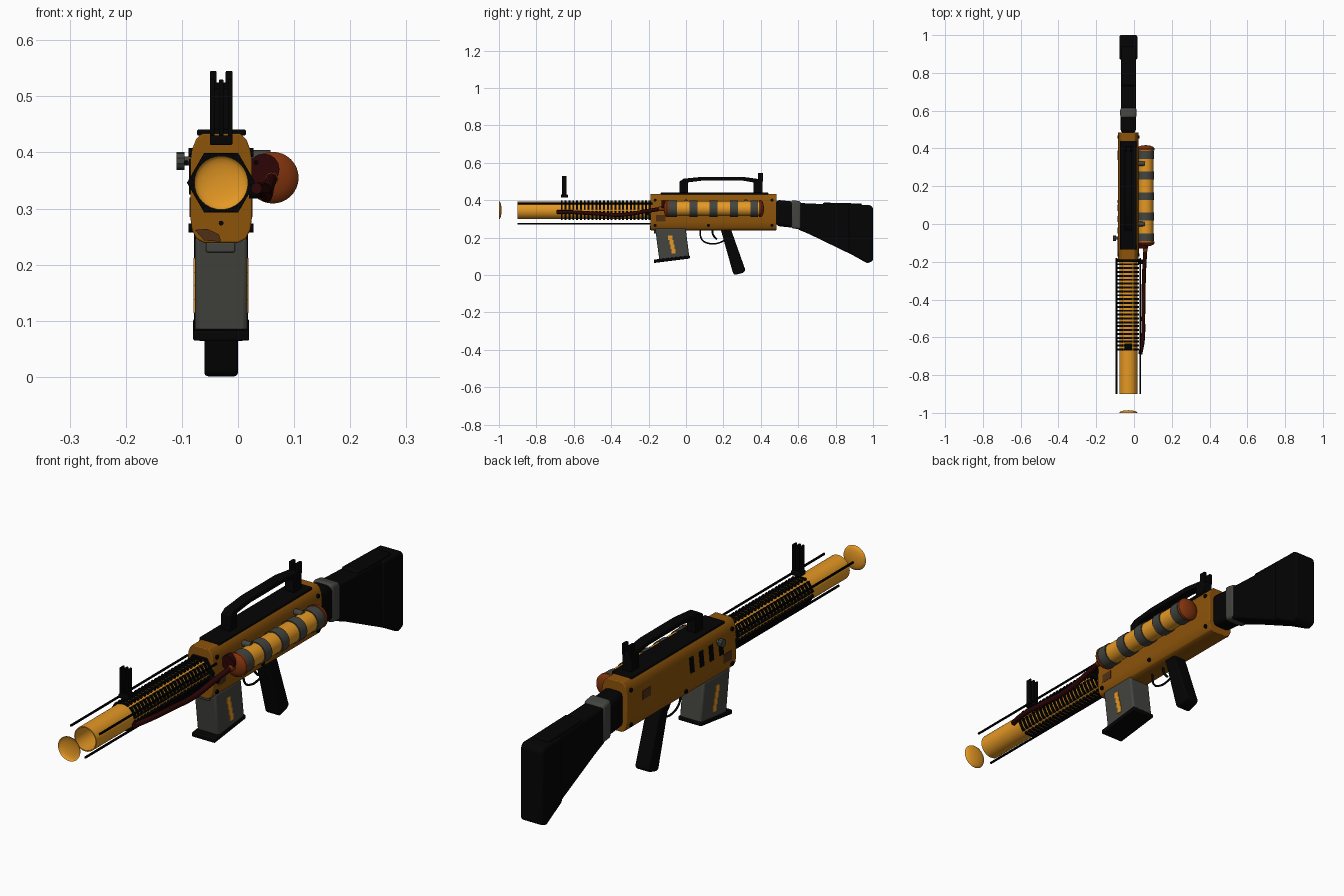
import bpy, bmesh, math
from mathutils import Vector

if "Cube" in bpy.data.objects:
    bpy.data.objects.remove(bpy.data.objects["Cube"])

CX, CZ = -0.03, 0.346          # bore axis


def material(name, rgb):
    m = bpy.data.materials.new(name)
    m.use_nodes = True
    m.diffuse_color = (*rgb, 1)
    m.node_tree.nodes["Principled BSDF"].inputs["Base Color"].default_value = (*rgb, 1)
    return m


YELLOW = material("bright_yellow", (0.78, 0.315, 0.018))
OCHRE = material("ochre_body", (0.265, 0.088, 0.003))
BROWN = material("worn_brown", (0.08, 0.03, 0.008))
BLACK = material("black", (0.0012, 0.0012, 0.0012))
GRAY = material("dark_gray", (0.056, 0.059, 0.05))
RED = material("rust_red", (0.21, 0.033, 0.004))
MAROON = material("maroon_hose", (0.025, 0.0015, 0.0015))


def finish(name, bm, mat, bevel=0, smooth=True):
    bmesh.ops.recalc_face_normals(bm, faces=bm.faces)
    me = bpy.data.meshes.new(name)
    bm.to_mesh(me)
    bm.free()
    me.materials.append(mat)
    ob = bpy.data.objects.new(name, me)
    bpy.context.collection.objects.link(ob)
    if bevel:
        b = ob.modifiers.new("bevel", "BEVEL")
        b.width, b.segments, b.limit_method = bevel, 3, "ANGLE"
    if smooth:
        bpy.ops.object.select_all(action="DESELECT")
        ob.select_set(True)
        bpy.context.view_layer.objects.active = ob
        bpy.ops.object.shade_smooth_by_angle(angle=math.radians(35))
    return ob


def prism(name, pts, lo, hi, mat, axis="x", bevel=0.0):
    """Outline in (y, z) pushed along x, or in (x, z) pushed along y."""
    bm = bmesh.new()
    put = (lambda p, d: (d, *p)) if axis == "x" else (lambda p, d: (p[0], d, p[1]))
    f = bm.faces.new([bm.verts.new(put(p, lo)) for p in pts])
    ext = bmesh.ops.extrude_face_region(bm, geom=[f])
    vec = Vector((hi - lo, 0, 0) if axis == "x" else (0, hi - lo, 0))
    bmesh.ops.translate(bm, vec=vec, verts=[v for v in ext["geom"] if isinstance(v, bmesh.types.BMVert)])
    return finish(name, bm, mat, bevel)


def box(name, x, y, z, mat, bevel=0.0):
    return prism(name, [(y[0], z[0]), (y[1], z[0]), (y[1], z[1]), (y[0], z[1])], *x, mat, bevel=bevel)


def lathe(name, prof, mat, cx=CX, cz=CZ, n=32, closed=False):
    """Spin (radius, y) points about an axis parallel to y."""
    bm = bmesh.new()
    rings = [[bm.verts.new((cx + r * math.cos(2 * math.pi * i / n), y,
                            cz + r * math.sin(2 * math.pi * i / n))) for i in range(n)] for r, y in prof]
    pairs = list(zip(rings, rings[1:])) + ([(rings[-1], rings[0])] if closed else [])
    for a, b in pairs:
        for i in range(n):
            bm.faces.new((a[i], a[(i + 1) % n], b[(i + 1) % n], b[i]))
    bmesh.ops.remove_doubles(bm, verts=bm.verts, dist=1e-5)
    return finish(name, bm, mat)


def rod(name, a, b, r, mat, n=12):
    a, b = Vector(a), Vector(b)
    bm = bmesh.new()
    bmesh.ops.create_cone(bm, cap_ends=True, segments=n, radius1=r, radius2=r, depth=(b - a).length)
    bm.transform((b - a).to_track_quat("Z", "Y").to_matrix().to_4x4())
    bmesh.ops.translate(bm, vec=(a + b) / 2, verts=bm.verts)
    return finish(name, bm, mat)


def tube(name, pts, r, mat):
    cu = bpy.data.curves.new(name, "CURVE")
    cu.dimensions, cu.bevel_depth, cu.bevel_resolution, cu.use_fill_caps = "3D", r, 2, True
    sp = cu.splines.new("BEZIER")
    sp.bezier_points.add(len(pts) - 1)
    for p, co in zip(sp.bezier_points, pts):
        p.co, p.handle_left_type, p.handle_right_type = co, "AUTO", "AUTO"
    cu.materials.append(mat)
    ob = bpy.data.objects.new(name, cu)
    bpy.context.collection.objects.link(ob)


# Receiver, a rounded section run along the length
half = [(0.03, 0.239), (0.044, 0.246), (0.052, 0.262), (0.055, 0.285), (0.055, 0.385), (0.052, 0.405),
        (0.045, 0.423), (0.034, 0.434)]
section = [(CX + x, z) for x, z in half] + [(CX - x, z) for x, z in reversed(half)]
prism("receiver", section, -0.19, 0.485, OCHRE, "y", bevel=0.003)
box("top_plate", (-0.073, 0.014), (-0.135, 0.44), (0.43, 0.441), BLACK, 0.003)

# Barrel, flared muzzle bowl and guide rods
lathe("barrel", [(0.048, -0.18), (0.048, -0.9), (0.044, -0.9), (0.044, -0.18)], YELLOW, closed=True)
bowl = [(0.048 * math.sin(t * math.pi / 12), -0.986 - 0.014 * (1 - math.cos(t * math.pi / 12))) for t in range(7)]
lathe("muzzle_bowl", bowl, YELLOW)
for k in range(3):
    a = math.radians(30 + 120 * k)
    x, z = CX + 0.072 * math.cos(a), CZ + 0.072 * math.sin(a)
    rod("guide_rod", (x, -0.9, z), (x, -0.18, z), 0.0045, BLACK, 8)

# Six rows of cooling slats around the barrel, closed by a six-sided ring behind
for k in range(6):
    bm = bmesh.new()
    a = math.radians(30 + 60 * k)
    out, side = Vector((math.cos(a), 0, math.sin(a))), Vector((-math.sin(a), 0, math.cos(a)))
    for i in range(24):
        for v in bmesh.ops.create_cube(bm, size=1)["verts"]:
            c = v.co.copy()
            v.co = (Vector((CX, -0.664 + i * 0.0205 + c.y * 0.01, CZ))
                    + out * (0.048 + c.x * 0.009) + side * c.z * 0.044)
    finish("cooling_slats", bm, BLACK)
lathe("slat_end_ring", [(0.061, -0.2), (0.061, -0.185), (0.048, -0.185), (0.048, -0.2)], BLACK, n=6, closed=True)

# Front sight
box("front_sight_base", (-0.05, -0.01), (-0.668, -0.632), (0.413, 0.43), BLACK, 0.003)
for x in (-0.046, CX, -0.014):
    box("front_sight_post", (x - 0.004, x + 0.004), (-0.662, -0.638), (0.425, 0.53), BLACK, 0.002)

# Carrying handle and rear sight
prism("carry_handle", [(-0.035, 0.44), (-0.035, 0.5), (-0.012, 0.515), (0.09, 0.525), (0.3, 0.525), (0.41, 0.51),
                       (0.41, 0.44), (0.36, 0.44), (0.36, 0.495), (0.3, 0.505), (0.09, 0.505), (0.01, 0.495),
                       (0.01, 0.44)], -0.05, -0.01, BLACK, bevel=0.003)
for x in (-0.044, -0.016):
    box("rear_sight_prong", (x - 0.006, x + 0.006), (0.385, 0.412), (0.5, 0.545), BLACK, 0.002)

# Side tank with bands, domed ends and clamps
TX, TZ = 0.062, 0.355
lathe("tank", [(0, -0.1), (0.04, -0.1), (0.04, 0.39), (0, 0.39)], YELLOW, TX, TZ)
for y in (-0.07, 0.04, 0.147, 0.256, 0.365):
    lathe("tank_band", [(0.038, y - 0.021), (0.044, y - 0.021), (0.044, y + 0.021), (0.038, y + 0.021)],
          GRAY, TX, TZ, closed=True)
for y, s in ((-0.092, -1), (0.39, 1)):
    lathe("tank_cap", [(0, y), (0.046, y), (0.046, y + s * 0.01), (0.04, y + s * 0.018), (0.026, y + s * 0.024),
                       (0, y + s * 0.028)], RED, TX, TZ)
for y in (0.32, 0.0):
    rod("tank_clamp", (0.018, y, 0.392), (0.058, y, 0.392), 0.012, GRAY)

# Hose along the barrel, with its collar on the tank
rod("hose_collar", (0.046, -0.13, 0.37), (0.046, -0.1, 0.37), 0.028, MAROON, 16)
rod("hose_fitting", (0.06, -0.145, 0.353), (0.06, -0.118, 0.353), 0.012, RED)
tube("hose", [(0.06, -0.14, 0.353), (0.055, -0.22, 0.34), (0.051, -0.34, 0.322), (0.049, -0.48, 0.328),
              (0.046, -0.62, 0.336), (0.033, -0.69, 0.336)], 0.0105, MAROON)
rod("hose_clip", (0.02, -0.2, 0.33), (0.055, -0.2, 0.33), 0.012, BLACK)

# Body pins, vents, cocking knob and worn patches
for y, z in ((-0.165, 0.265), (0.46, 0.265), (-0.165, 0.4), (0.46, 0.4), (0.12, 0.265)):
    rod("body_pin", (CX - 0.058, y, z), (CX + 0.058, y, z), 0.008, BLACK)
for i in range(4):
    y = 0.07 - i * 0.06
    prism("side_vent", [(y, 0.325), (y + 0.024, 0.325), (y + 0.032, 0.388), (y + 0.008, 0.388)],
          -0.0875, -0.083, BLACK)
rod("knob_stem", (-0.08, -0.075, 0.385), (-0.1, -0.075, 0.385), 0.008, GRAY)
rod("cocking_knob", (-0.095, -0.075, 0.385), (-0.11, -0.075, 0.385), 0.016, GRAY, 10)
for x in (-0.0862, 0.0242):
    for y, z in ((-0.16, 0.285), (0.34, 0.335)):
        box("worn_patch", (x, x + 0.002), (y, y + 0.05), (z, z + 0.035), BROWN)
prism("worn_patch_front", [(-0.06, 0.243), (-0.03, 0.241), (-0.034, 0.254), (-0.055, 0.264), (-0.077, 0.262)],
      -0.193, -0.189, BROWN, "y")

# Magazine with base plate, catch and side stripes
prism("magazine", [(-0.165, 0.25), (-0.002, 0.25), (0.018, 0.095), (-0.142, 0.075)], -0.077, 0.017, GRAY, bevel=0.008)
prism("magazine_base", [(-0.172, 0.082), (0.021, 0.104), (0.021, 0.088), (-0.172, 0.064)], -0.08, 0.02, BLACK, bevel=0.004)
box("magazine_catch", (-0.057, -0.005), (-0.172, -0.15), (0.222, 0.24), GRAY, 0.003)
for x in (-0.079, 0.0155):
    for i in range(4):
        y, z = -0.095 + i * 0.006, 0.186 - i * 0.024
        box("magazine_stripe", (x, x + 0.0035), (y, y + 0.022), (z, z + 0.026), YELLOW)

# Trigger, guard and grip
tube("trigger_guard", [(CX, 0.075, 0.24), (CX, 0.085, 0.19), (CX, 0.125, 0.168), (CX, 0.17, 0.17), (CX, 0.215, 0.19)],
     0.004, BLACK)
tube("trigger", [(CX, 0.14, 0.245), (CX, 0.145, 0.215), (CX, 0.165, 0.19)], 0.005, BLACK)
prism("grip", [(0.185, 0.245), (0.24, 0.245), (0.318, 0.025), (0.306, 0.012), (0.262, 0.0), (0.252, 0.008)],
      -0.06, 0.0, BLACK, bevel=0.018)

# Shoulder stock, neck band, butt pad and cheek rest
prism("stock_neck", [(0.48, 0.262), (0.6, 0.25), (0.6, 0.39), (0.48, 0.402)], -0.071, 0.01, BLACK, bevel=0.02)
prism("stock_band", [(0.562, 0.25), (0.616, 0.243), (0.616, 0.393), (0.562, 0.401)], -0.073, 0.013, GRAY, bevel=0.012)
prism("stock", [(0.6, 0.243), (0.66, 0.218), (0.97, 0.068), (0.985, 0.07), (0.985, 0.368), (0.6, 0.385)],
      -0.07, 0.01, BLACK, bevel=0.024)
prism("butt_pad", [(0.87, 0.118), (0.97, 0.062), (1.0, 0.075), (1.0, 0.36), (0.985, 0.374), (0.87, 0.374)],
      -0.078, 0.018, BLACK, bevel=0.024)
prism("cheek_rest", [(0.72, 0.355), (0.94, 0.35), (0.94, 0.382), (0.735, 0.387)], -0.066, 0.006, BLACK, bevel=0.006)
